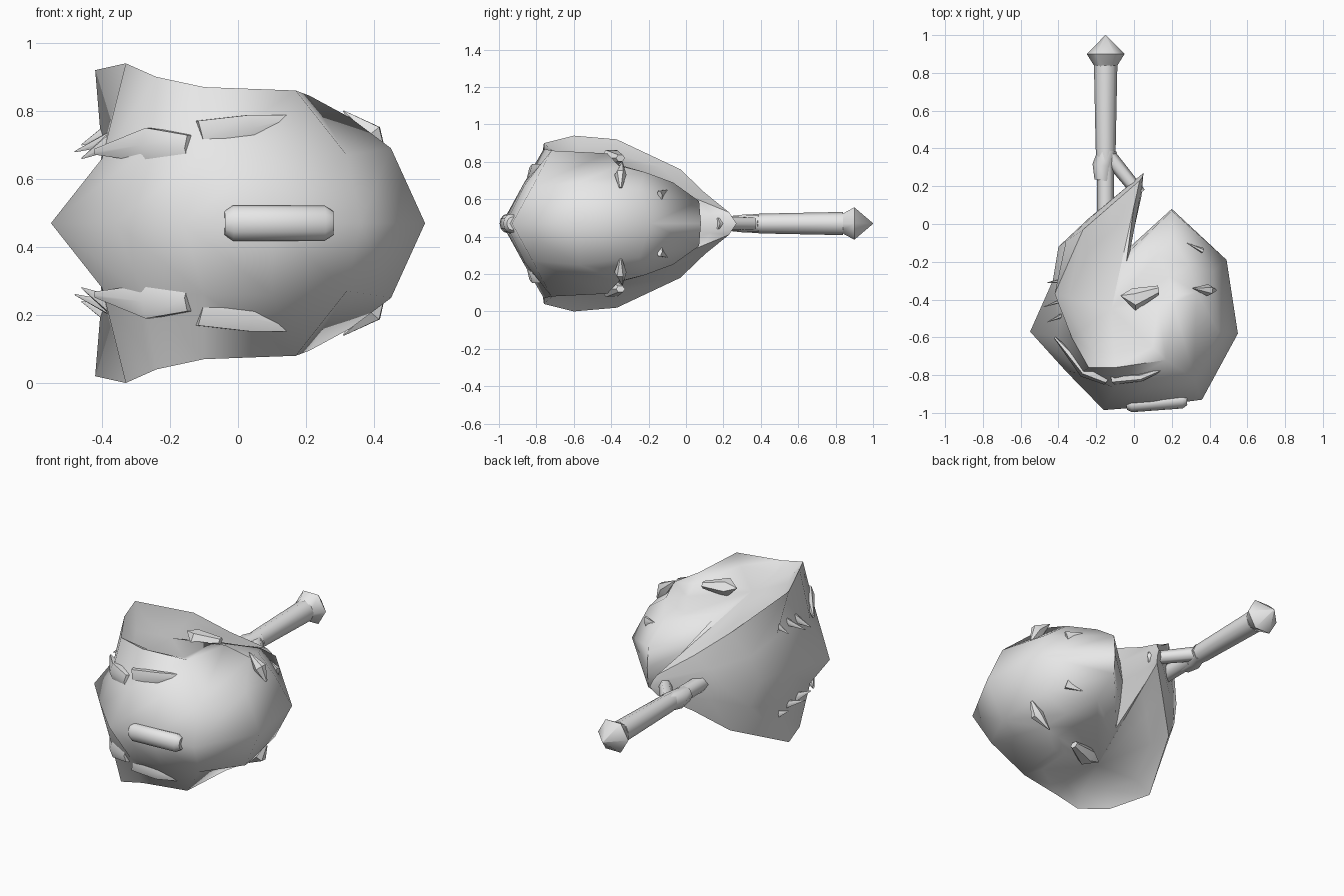
import bpy, bmesh, math
from mathutils import Vector

if "Cube" in bpy.data.objects:
    bpy.data.objects.remove(bpy.data.objects["Cube"])

MID = 0.47  # height of the symmetry plane
grey = bpy.data.materials.new("pale_grey")
grey.diffuse_color = (0.8, 0.8, 0.8, 1)
grey.use_nodes = True
grey.node_tree.nodes["Principled BSDF"].inputs["Base Color"].default_value = grey.diffuse_color


def finish(name, bm, angle=40):
    bmesh.ops.recalc_face_normals(bm, faces=bm.faces)
    me = bpy.data.meshes.new(name)
    bm.to_mesh(me)
    bm.free()
    me.materials.append(grey)
    ob = bpy.data.objects.new(name, me)
    bpy.context.collection.objects.link(ob)
    bpy.ops.object.select_all(action='DESELECT')
    ob.select_set(True)
    bpy.context.view_layer.objects.active = ob
    bpy.ops.object.shade_smooth_by_angle(angle=math.radians(angle), keep_sharp_edges=True)
    return ob


def flip(p):
    return Vector((p[0], p[1], 2 * MID - p[2]))


def tube(name, points, radii, sides=8, angle=70, flat=1.0):
    """Rings of the given radii along a path; flat squashes one axis."""
    bm = bmesh.new()
    pts = [Vector(p) for p in points]
    axis = (pts[-1] - pts[0]).normalized()
    up = Vector((0, 0, 1)) if abs(axis.z) < 0.9 else Vector((0, 1, 0))
    u = axis.cross(up).normalized()
    v = u.cross(axis)
    rings = []
    for p, r in zip(pts, radii):
        ring = []
        for i in range(sides):
            a = 2 * math.pi * i / sides
            ring.append(bm.verts.new(p + u * (r * flat * math.cos(a)) + v * (r * math.sin(a))))
        rings.append(ring)
    for a, b in zip(rings, rings[1:]):
        for i in range(sides):
            j = (i + 1) % sides
            bm.faces.new((a[i], a[j], b[j], b[i]))
    bm.faces.new(rings[0])
    bm.faces.new(rings[-1])
    return finish(name, bm, angle)


# Curled body: equator, shoulder, rim and dished ring, mirrored below the equator
equator = [(.05, .27), (-.24, .03), (-.4, -.12), (-.43, -.3), (-.55, -.57), (-.36, -.78),
           (-.16, -.985), (.1, -.965), (.36, -.93), (.55, -.58), (.49, -.19), (.2, .08),
           (-.02, -.12), (.04, .15)]
shoulder = [(.045, .25, .5), (-.2, .06, .56), (-.36, -.09, .62), (-.4, -.28, .68),
            (-.4, -.6, .66), (-.28, -.79, .68), (-.1, -.87, .68), (.1, -.86, .68),
            (.32, -.82, .67), (.45, -.57, .69), (.42, -.25, .65), (.2, .07, .59),
            (-.02, -.14, .6), (.03, .13, .52)]
rim = [(.03, .23, .53), (-.12, .1, .635), (-.27, -.03, .76), (-.42, -.37, .92),
       (-.33, -.6, .94), (-.24, -.76, .9), (-.1, -.76, .87), (.17, -.72, .86),
       (.21, -.42, .845), (.33, -.36, .78), (.29, -.22, .745), (.2, -.07, .69),
       (-.04, -.2, .72), (.0, .1, .58)]
centre = Vector((-.12, -.45, .81))


def dish(i):
    """Point inside the rim, dropping steeply along the raised lip."""
    p = Vector(rim[i])
    q = p.lerp(centre, .25)
    if 3 <= i <= 7:
        q.z = p.z + (centre.z - p.z) * .65
    return q


bm = bmesh.new()
n = len(equator)
base = [bm.verts.new((x, y, MID)) for x, y in equator]
for side in (Vector, flip):
    rows = [base]
    for ring in (shoulder, rim, [dish(i) for i in range(n)]):
        rows.append([bm.verts.new(side(p)) for p in ring])
    crown = bm.verts.new(side(centre))
    for a, b in zip(rows, rows[1:]):
        for i in range(n):
            j = (i + 1) % n
            bm.faces.new((a[i], a[j], b[j], b[i]))
    for i in range(n):
        bm.faces.new((rows[3][i], rows[3][(i + 1) % n], crown))
    for i in range(7):  # crisp lip along the open side
        bm.edges.get((rows[2][i], rows[2][i + 1])).smooth = False
finish("curled_body", bm, 82)

# Rounded bar on the front
tube("front_bar", [(-.04, -.955, MID), (-.015, -.955, MID), (.255, -.935, MID), (.28, -.93, MID)],
     [.035, .052, .052, .035], 12, 40, .8)

# Handle with its joint, forked root and pointed knob
tube("handle", [(-.15, .3, MID), (-.15, .4, MID), (-.15, .84, MID)], [.045, .053, .062])
tube("handle_joint", [(-.165, .23, MID), (-.165, .31, MID), (-.14, .39, MID)], [.045, .055, .05], 6)
tube("handle_root", [(-.15, .3, MID), (-.15, .0, MID)], [.045, .045], 6)
tube("handle_fork", [(-.14, .37, MID), (.03, .16, MID)], [.04, .035], 6)
tube("knob", [(-.15, .82, MID), (-.15, .9, MID), (-.15, 1.0, MID)], [.05, .1, .002], 6, 60)

# Paired brows, leaves and thorns, mirrored above and below the equator
pairs = [
    ("front_brow", [(-.11, -.82, .72), (.04, -.81, .75), (.2, -.75, .785)], (.06, .045, .004), .5),
    ("side_brow", [(-.14, -.83, .69), (-.26, -.78, .7), (-.42, -.6, .68)], (.045, .058, .01), .6),
    ("crown_leaf", [(.13, -.35, .82), (.0, -.4, .82), (-.07, -.38, .84)], (.02, .05, .002), 1.2),
    ("right_leaf", [(.43, -.35, .66), (.39, -.35, .73), (.31, -.34, .8)], (.01, .04, .002), .8),
    ("back_leaf", [(.36, -.14, .62), (.28, -.1, .65)], (.03, .002), .5),
    ("rim_thorn_a", [(-.37, -.48, .71), (-.46, -.52, .66)], (.03, .002), .5),
    ("rim_thorn_b", [(-.37, -.4, .72), (-.48, -.44, .68)], (.025, .002), .5),
    ("rim_thorn_c", [(-.38, -.3, .74), (-.46, -.31, .70)], (.025, .002), .5),
]
for name, path, radii, flat in pairs:
    for tag, side in (("upper", Vector), ("lower", flip)):
        tube(f"{tag}_{name}", [side(p) for p in path], radii, 6, 40, flat)
